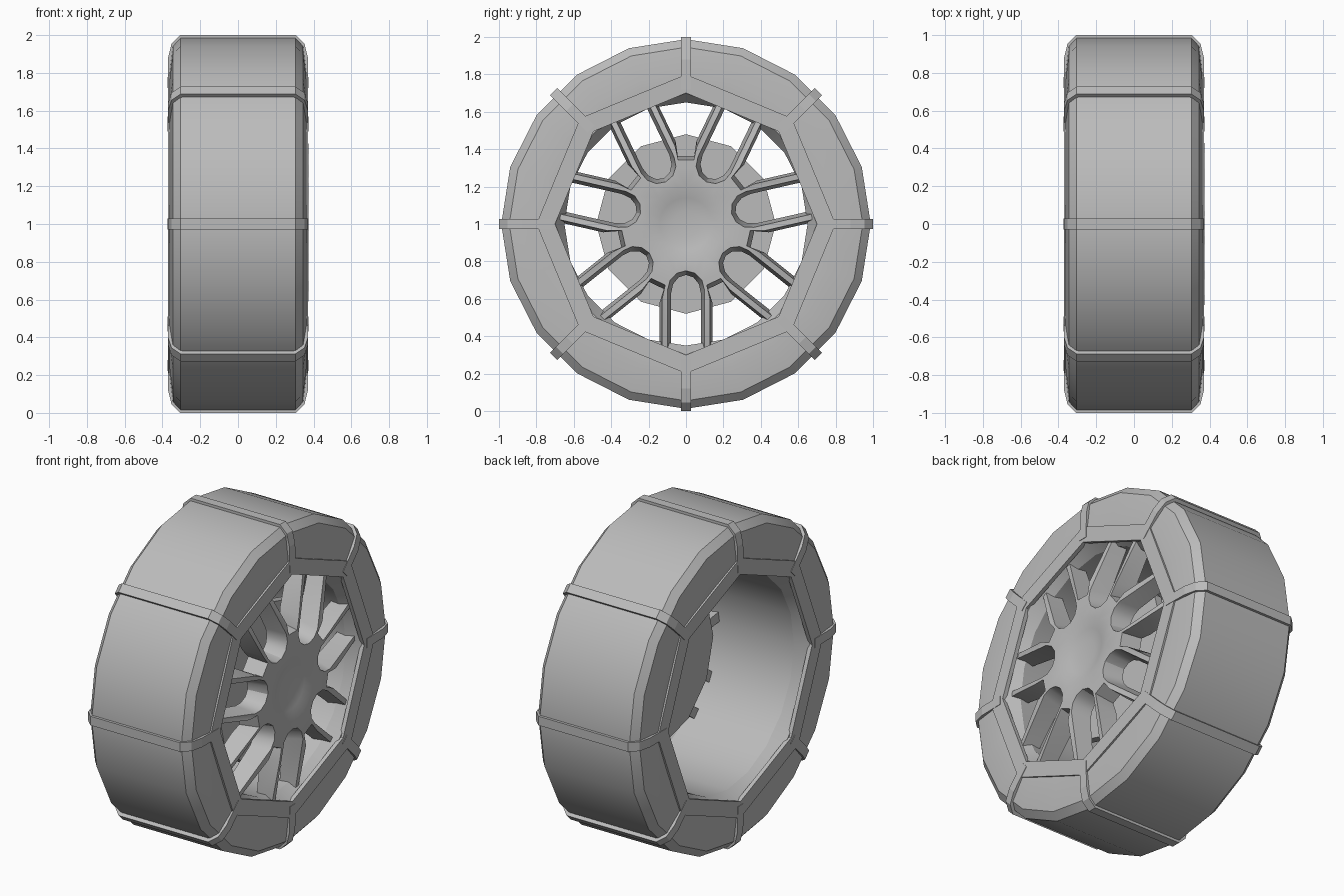
import bpy, bmesh, math
from mathutils import Vector

cube = bpy.data.objects.get("Cube")
if cube:
    bpy.data.objects.remove(cube)

TAU = math.tau
grey = bpy.data.materials.new("plain grey")
grey.use_nodes = True
grey.diffuse_color = (0.5, 0.5, 0.5, 1)
grey.node_tree.nodes["Principled BSDF"].inputs["Base Color"].default_value = (0.5, 0.5, 0.5, 1)


def polar(x, r, a):
    """Point on the wheel: x along the axle, radius and angle around it."""
    return Vector((x, r * math.cos(a), 1 + r * math.sin(a)))


def finish(name, bm, smooth=True):
    bmesh.ops.recalc_face_normals(bm, faces=bm.faces)
    mesh = bpy.data.meshes.new(name)
    bm.to_mesh(mesh)
    bm.free()
    mesh.materials.append(grey)
    ob = bpy.data.objects.new(name, mesh)
    bpy.context.collection.objects.link(ob)
    if smooth:
        bpy.ops.object.select_all(action='DESELECT')
        ob.select_set(True)
        bpy.context.view_layer.objects.active = ob
        bpy.ops.object.shade_smooth_by_angle(angle=math.radians(32))
    return ob


def lathe(name, profile, sides, closed=True, smooth=True):
    """Spin (x, radius) points round the axle."""
    bm = bmesh.new()
    rings = [[bm.verts.new(polar(x, r, TAU * i / sides)) for i in range(sides)] for x, r in profile]
    pairs = list(zip(rings, rings[1:]))
    if closed:
        pairs.append((rings[-1], rings[0]))
    else:
        bm.faces.new(rings[0])
        bm.faces.new(rings[-1])
    for a, b in pairs:
        for i in range(sides):
            j = (i + 1) % sides
            bm.faces.new((a[i], a[j], b[j], b[i]))
    return finish(name, bm, smooth)


# Tyre and rim barrel, with a flared lip on each side
half = [(0.305, 0.988), (0.345, 0.945), (0.362, 0.80), (0.355, 0.70), (0.28, 0.65)]
lathe("tyre_and_rim", half + [(-x, r) for x, r in reversed(half)], 20)

# Octagonal chain frames on both sidewalls
for name, s in (("left", 1), ("right", -1)):
    lathe(name + "_chain_frame",
          [(s * 0.345, 0.70), (s * 0.37, 0.70), (s * 0.37, 0.80), (s * 0.345, 0.80)], 8, smooth=False)

# Eight straps wrapping over the tread
outer = [(0.373, 0.72), (0.37, 0.88), (0.352, 0.955), (0.305, 1.0)]
inner = [(0.345, 0.72), (0.342, 0.87), (0.33, 0.94), (0.295, 0.978)]
mirror = lambda pts: pts + [(-x, r) for x, r in reversed(pts)]
for k in range(8):
    a = TAU * k / 8
    side = Vector((0, -math.sin(a), math.cos(a))) * 0.028
    bm = bmesh.new()
    rows = []
    for (xo, ro), (xi, ri) in zip(mirror(outer), mirror(inner)):
        o, i = polar(xo, ro, a), polar(xi, ri, a)
        rows.append([bm.verts.new(p) for p in (o - side, o + side, i + side, i - side)])
    for p, q in zip(rows, rows[1:]):
        for j in range(4):
            bm.faces.new((p[j], p[(j + 1) % 4], q[(j + 1) % 4], q[j]))
    bm.faces.new(rows[0])
    bm.faces.new(rows[-1])
    finish(f"chain_strap_{k + 1}", bm, smooth=False)


# Spoked wheel face: seven U-shaped slots with a bar along each side
def outline(slot, bar, grow):
    """Outline as (radius along slot, offset, angle) around all seven slots."""
    pts = []
    for k in range(7):
        a = -TAU / 4 + TAU * k / 7
        row = [(0.40 + grow, -bar), (0.665, -bar), (0.665, -slot)]
        for i in range(7):
            t = math.pi * i / 6
            row.append((0.35 + grow - 0.1 * math.sin(t), -slot * math.cos(t)))
        row += [(0.665, slot), (0.665, bar), (0.40 + grow, bar)]
        for u, v in row:
            pts.append((u * math.cos(a) - v * math.sin(a), u * math.sin(a) + v * math.cos(a)))
        m = a + TAU / 14
        for d in (-0.12, 0.12):
            r = 0.345 + grow
            pts.append((r * math.cos(m + d), r * math.sin(m + d)))
    return pts


def ring(bm, pts, x0, slope):
    verts = [bm.verts.new((x0 - slope * max(0, math.hypot(y, z) - 0.42), y, 1 + z)) for y, z in pts]
    edges = [bm.edges.new((v, verts[(i + 1) % len(verts)])) for i, v in enumerate(verts)]
    return verts, edges


bm = bmesh.new()
front, front_edges = ring(bm, outline(0.098, 0.128, 0), 0.374, 0.2)
back, back_edges = ring(bm, outline(0.08, 0.142, 0.022), 0.25, 0.1)
circle = [(0.2 * math.cos(TAU * i / 24), 0.2 * math.sin(TAU * i / 24)) for i in range(24)]
hub, hub_edges = ring(bm, circle, 0.374, 0)
bmesh.ops.triangle_fill(bm, edges=front_edges + hub_edges, use_beauty=True)
bmesh.ops.triangle_fill(bm, edges=back_edges, use_beauty=True)
n = len(front)
for i in range(n):
    j = (i + 1) % n
    bm.faces.new((front[i], front[j], back[j], back[i]))
# Shallow dish in the hub
prev = hub
for scale, x in ((0.7, 0.354), (0.35, 0.343)):
    cur = [bm.verts.new((x, y * scale, 1 + z * scale)) for y, z in circle]
    for i in range(24):
        j = (i + 1) % 24
        bm.faces.new((prev[i], prev[j], cur[j], cur[i]))
    prev = cur
bm.faces.new(prev)
finish("spoked_wheel", bm)

# Brake disc behind the spokes
lathe("brake_disc", [(0.15, 0.48), (0.2, 0.48)], 12, closed=False, smooth=False)
